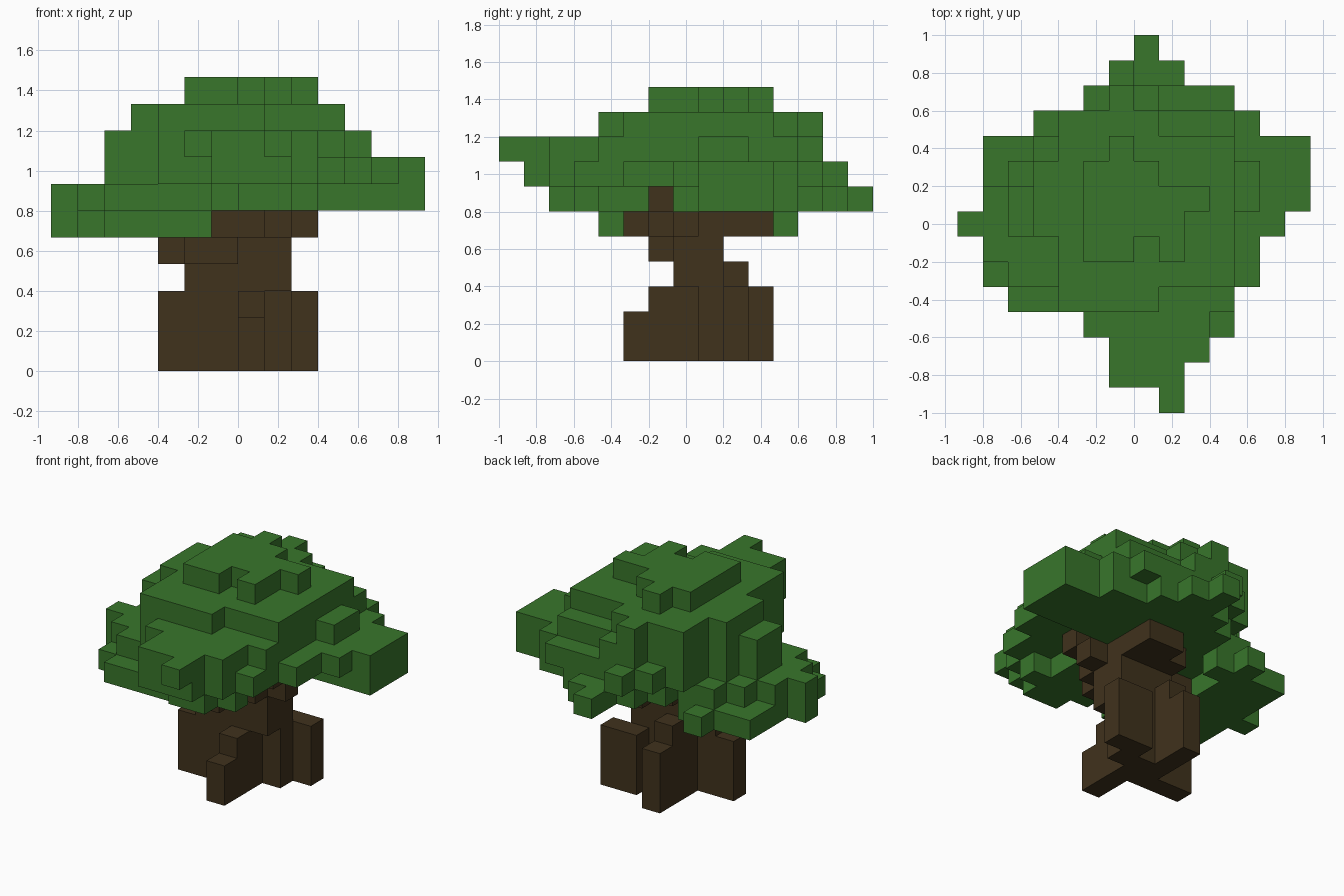
import bpy
import bmesh
from mathutils import Vector

old = bpy.data.objects.get("Cube")
if old:
    bpy.data.objects.remove(old, do_unlink=True)

UNIT = 2 / 15  # edge length of one block


def material(name, colour):
    mat = bpy.data.materials.new(name)
    mat.use_nodes = True
    mat.diffuse_color = (*colour, 1)
    shader = next(n for n in mat.node_tree.nodes if n.type == "BSDF_PRINCIPLED")
    shader.inputs["Base Color"].default_value = (*colour, 1)
    shader.inputs["Roughness"].default_value = 0.9
    return mat


def layer(level, front_row, *spans):
    """Blocks of one level: a first and last column per row, front to back."""
    return {(column, front_row + step, level)
            for step, (first, last) in enumerate(spans)
            for column in range(first, last + 1)}


def column(x, y, top, bottom=0):
    return {(x, y, level) for level in range(bottom, top)}


def build(name, cells, others, mat):
    """Skin the blocks with their exposed faces and merge flat areas."""
    bm = bmesh.new()
    for cell in cells:
        centre = Vector(cell) + Vector((0.5, 0, 0.5))
        for axis in range(3):
            for sign in (-1, 1):
                normal = Vector((0, 0, 0))
                normal[axis] = sign
                beside = tuple(int(c + n) for c, n in zip(cell, normal))
                if beside in cells or beside in others:
                    continue
                u = Vector((0, 0, 0))
                u[(axis + 1) % 3] = 0.5
                v = normal.cross(u)
                middle = centre + normal / 2
                corners = (middle - u - v, middle + u - v,
                           middle + u + v, middle - u + v)
                bm.faces.new([bm.verts.new(c * UNIT) for c in corners])
    bmesh.ops.remove_doubles(bm, verts=bm.verts, dist=UNIT / 100)
    bmesh.ops.dissolve_limit(bm, angle_limit=0.02, verts=bm.verts, edges=bm.edges)
    mesh = bpy.data.meshes.new(name)
    bm.to_mesh(mesh)
    bm.free()
    mesh.materials.append(mat)
    obj = bpy.data.objects.new(name, mesh)
    bpy.context.collection.objects.link(obj)
    return obj


bark = material("bark brown", (0.051, 0.032, 0.012))
leaf = material("leaf green", (0.040, 0.165, 0.025))
leaf_bright = (0.040, 0.180, 0.024)
leaf.diffuse_color = (*leaf_bright, 1)
next(n for n in leaf.node_tree.nodes
     if n.type == "BSDF_PRINCIPLED").inputs["Base Color"].default_value = (*leaf_bright, 1)

# Root flare: a core with buttress roots on each side
trunk = set()
for level in range(3):
    trunk |= layer(level, 0, (-3, 0), (-1, 1), (1, 2))
trunk |= column(-1, 2, 3) | column(-1, 3, 3)
trunk |= column(0, -1, 3) | column(0, -2, 2)

# Narrow stem and the branches that spread from it
trunk |= layer(3, 0, (-2, 1), (-1, 1), (-1, -1))
trunk |= layer(4, -1, (-2, -1), (-3, 1), (-1, 1))
trunk |= layer(5, -2, (-1, 0), (-3, 1), (-3, 2), (-1, 1), (-1, 1), (0, 1))
trunk |= {(2, -1, 6)}

# Low bough on the right side
crown = layer(5, -3, (-5, -2), (-6, -2), (-6, -4), (-7, -4),
              (-6, -4), (-6, -4), (-6, -3), (-4, -4))

# Wide skirt of leaves
crown |= layer(6, -5, (0, 1), (-1, 2), (-1, 1), (-5, 1), (-6, 1), (-7, 1),
               (-6, 6), (-5, 6), (-4, 6), (-2, 4), (-1, 2), (0, 1), (0, 0))
crown |= layer(7, -6, (-1, 1), (-1, 2), (-1, 3), (-3, 3), (-3, 4), (-3, 4),
               (-5, 5), (-5, 6), (-4, 6), (-3, 6), (-3, 4), (-2, 3), (-1, -1))

# Upper crown stepping in to the top
crown |= layer(8, -7, (1, 1), (-1, 1), (-1, 2), (-2, 2), (-3, 3), (-3, 3),
               (-3, 3), (-5, 3), (-5, 4), (-4, 4), (-3, 3), (-3, 3), (-1, 0))
crown |= layer(9, -3, (-3, 0), (-3, 3), (-3, 3), (-4, 3), (-4, 3),
               (-4, 3), (-3, 3), (-3, 0), (-1, -1))
crown |= layer(10, -1, (-2, -1), (-2, 1), (-2, 2), (-2, 0), (-1, -1))
crown |= {(1, -1, 10)}
crown -= trunk

build("trunk", trunk, crown, bark)
build("leaf_crown", crown, trunk, leaf)
